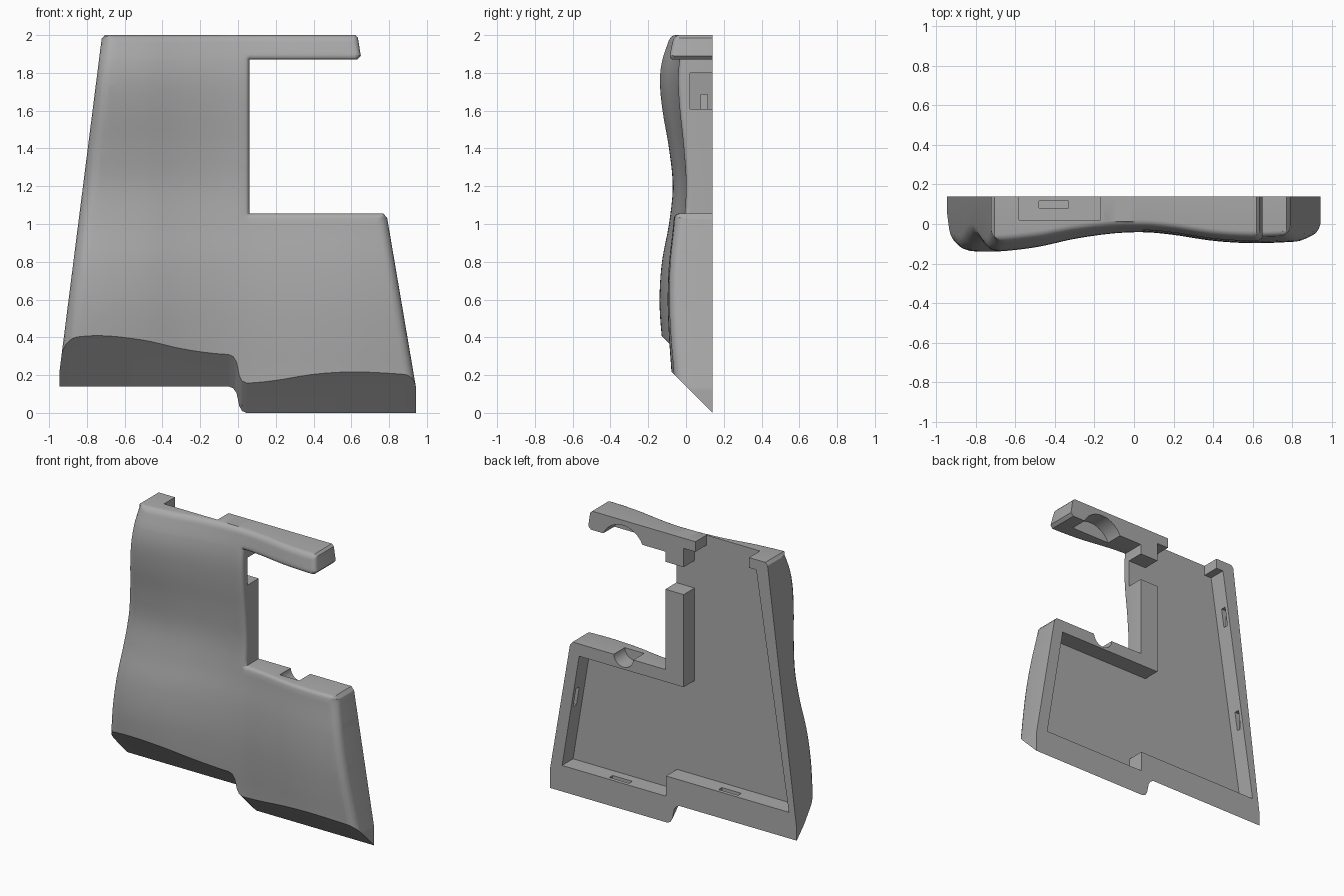
import bpy, bmesh, math
from mathutils import Vector

cube = bpy.data.objects.get("Cube")
if cube:
    bpy.data.objects.remove(cube, do_unlink=True)

BACK = 0.14    # rear plane of the cover
FLOOR = 0.02   # depth of the hollow behind the front skin

# Outline corners (x, z) with the edge rounding of the side that follows
OUTLINE = [
    (-0.945, -0.05, 0.07), (-0.945, 0.22, 0.07), (-0.722, 1.98, 0.03), (-0.705, 2.0, 0.03),
    (0.62, 2.0, 0.03), (0.635, 1.985, 0.03), (0.65, 1.89, 0.03), (0.63, 1.87, 0.025),
    (0.06, 1.87, 0.025), (0.06, 1.055, 0.025), (0.77, 1.055, 0.03), (0.79, 1.03, 0.05),
    (0.943, 0.13, 0.05), (0.943, -0.05, 0.0)]
# Front surface: wave across the width and wave up the height
ACROSS = [(-1.0, -0.10), (-0.88, -0.13), (-0.72, -0.14), (-0.5, -0.118), (-0.3, -0.075),
          (-0.1, -0.047), (0.06, -0.042), (0.2, -0.055), (0.4, -0.085), (0.6, -0.097),
          (0.8, -0.09), (1.0, -0.075)]
UPWARD = [(-0.1, 0.06), (0.2, 0.035), (0.4, 0.012), (0.6, 0.0), (0.8, 0.013), (1.0, 0.05),
          (1.2, 0.07), (1.4, 0.05), (1.6, 0.015), (1.75, 0.0), (1.86, 0.01), (2.0, 0.055)]


def curve(points, t):
    """Smooth interpolation through a list of points."""
    i = max(k for k in range(len(points) - 1) if k == 0 or points[k][0] <= t)

    def slope(k):
        a, b = points[max(k - 1, 0)], points[min(k + 1, len(points) - 1)]
        return (b[1] - a[1]) / (b[0] - a[0])
    (x0, y0), (x1, y1) = points[i], points[i + 1]
    w = x1 - x0
    s = min(max((t - x0) / w, 0), 1)
    return (y0 * (2*s**3 - 3*s**2 + 1) + slope(i) * w * (s**3 - 2*s**2 + s)
            + y1 * (3*s**2 - 2*s**3) + slope(i + 1) * w * (s**3 - s**2))


SIDES = [(Vector(a[:2]), Vector(b[:2]), a[2])
         for a, b in zip(OUTLINE, OUTLINE[1:] + OUTLINE[:1])]


def front_y(x, z):
    strength = min(1.0, max(0.6, 0.6 - x * 0.7))
    y = min(curve(ACROSS, x) + curve(UPWARD, z) * strength, 0.0)
    rounding, p = 0.0, Vector((x, z))
    for a, b, r in SIDES:
        if r:
            d = b - a
            t = min(max((p - a).dot(d) / d.length_squared, 0), 1)
            dist = (p - a - d * t).length
            if dist < r:
                rounding = max(rounding, r - math.sqrt(r * r - (r - dist) ** 2))
    # keep a skin in front of the hollow at the open top
    return min(y + rounding, 0.012 if z > 1.9 and x < 0 else 0.1)


def inside(x, z):
    hit = False
    for a, b, _ in SIDES:
        if (a.y > z) != (b.y > z) and x < a.x + (z - a.y) / (b.y - a.y) * (b.x - a.x):
            hit = not hit
    return hit


def finish(bm, name):
    bmesh.ops.recalc_face_normals(bm, faces=bm.faces[:])
    mesh = bpy.data.meshes.new(name)
    bm.to_mesh(mesh)
    bm.free()
    ob = bpy.data.objects.new(name, mesh)
    bpy.context.collection.objects.link(ob)
    return ob


def prism(name, points, start, sweep):
    """Extrude an x-z polygon placed at y=start along the sweep vector."""
    bm = bmesh.new()
    face = bm.faces.new([bm.verts.new((x, start[0], z + start[1])) for x, z in points])
    out = bmesh.ops.extrude_face_region(bm, geom=[face])
    bmesh.ops.translate(bm, vec=sweep,
                        verts=[g for g in out["geom"] if isinstance(g, bmesh.types.BMVert)])
    return finish(bm, name)


def carve(body, cutter):
    cutter.hide_render = True
    mod = body.modifiers.new("cut", "BOOLEAN")
    mod.operation, mod.solver, mod.object = "DIFFERENCE", "EXACT", cutter
    bpy.context.view_layer.objects.active = body
    bpy.ops.object.modifier_apply(modifier=mod.name)
    bpy.data.objects.remove(cutter, do_unlink=True)


# Cover body: a sheet trimmed to the outline, shaped, then closed at the back
bm = bmesh.new()
NX, NZ = 44, 46
grid = [[bm.verts.new((-1 + 2 * i / NX, 0, -0.05 + 2.1 * j / NZ)) for j in range(NZ + 1)]
        for i in range(NX + 1)]
for i in range(NX):
    for j in range(NZ):
        bm.faces.new((grid[i][j], grid[i + 1][j], grid[i + 1][j + 1], grid[i][j + 1]))
for a, b, r in SIDES:
    d = (b - a).normalized()
    inward = Vector((d.y, 0, -d.x))
    for step in ((0, 0.06, 0.22, 0.5, 1) if r else ()):
        bmesh.ops.bisect_plane(bm, geom=bm.verts[:] + bm.edges[:] + bm.faces[:], dist=1e-4,
                               plane_co=Vector((a.x, 0, a.y)) + inward * r * step,
                               plane_no=inward)
outside = []
for f in bm.faces:
    c = f.calc_center_median()
    if not inside(c.x, c.z):
        outside.append(f)
bmesh.ops.delete(bm, geom=outside, context="FACES")
for v in bm.verts:
    v.co.y = front_y(v.co.x, v.co.z)
bmesh.ops.triangulate(bm, faces=bm.faces[:])
rim = bmesh.ops.extrude_edge_only(bm, edges=[e for e in bm.edges if e.is_boundary])["geom"]
for v in rim:
    if isinstance(v, bmesh.types.BMVert):
        v.co.y = BACK
bmesh.ops.holes_fill(bm, edges=[e for e in bm.edges if e.is_boundary], sides=0)
body = finish(bm, "moulded_cover")

# Slanted underside with the small S-shaped step
underside = [(-1.2, 0.14), (-0.05, 0.14), (-0.025, 0.13), (-0.008, 0.105), (0.0, 0.07),
             (0.007, 0.035), (0.022, 0.01), (0.045, 0.0), (1.2, 0.0), (1.2, -1), (-1.2, -1)]
carve(body, prism("underside_cutter", underside, (0.24, -0.1), (0, -0.8, 0.8)))

# Hollow back, open at the top and through the inner post
hollow = [(0.85, 0.18), (0.72, 0.97), (-0.08, 0.97), (-0.08, 1.61), (0.1, 1.61), (0.1, 1.80),
          (-0.08, 1.80), (-0.08, 1.93), (-0.17, 1.93), (-0.17, 2.1), (-0.58, 2.1),
          (-0.58, 1.93), (-0.635, 1.93), (-0.885, 0.32), (0.055, 0.32), (0.055, 0.18)]
carve(body, prism("hollow_cutter", hollow, (FLOOR, 0), (0, 0.3, 0)))


# Round bites in the arm and in the lower shelf
def disc(cx, cz, r, n=40):
    return [(cx + r * math.cos(2 * math.pi * k / n), cz + r * math.sin(2 * math.pi * k / n))
            for k in range(n)]


carve(body, prism("arm_bite", disc(0.385, 1.80, 0.165), (FLOOR, 0), (0, 0.3, 0)))
carve(body, prism("shelf_bite", disc(0.38, 1.06, 0.075), (FLOOR, 0), (0, 0.3, 0)))

# Clip slots in the inner walls: centre and half sizes in x and z
for cx, cz, hx, hz in [(-0.405, 0.32, 0.075, 0.03), (0.43, 0.18, 0.075, 0.03),
                       (-0.682, 1.62, 0.03, 0.065), (-0.795, 0.89, 0.03, 0.065),
                       (0.772, 0.66, 0.03, 0.065)]:
    box = [(cx - hx, cz - hz), (cx + hx, cz - hz), (cx + hx, cz + hz), (cx - hx, cz + hz)]
    carve(body, prism("clip_slot", box, (0.08, 0), (0, 0.035, 0)))

# Grey plastic
grey = bpy.data.materials.new("grey_plastic")
grey.use_nodes = True
colour = (0.4, 0.4, 0.4, 1)
grey.diffuse_color = colour
grey.node_tree.nodes["Principled BSDF"].inputs["Base Color"].default_value = colour
body.data.materials.clear()
body.data.materials.append(grey)
for p in body.data.polygons:
    p.material_index = 0

for ob in bpy.context.selected_objects:
    ob.select_set(False)
body.select_set(True)
bpy.context.view_layer.objects.active = body
bpy.ops.object.shade_smooth_by_angle(angle=math.radians(32))
